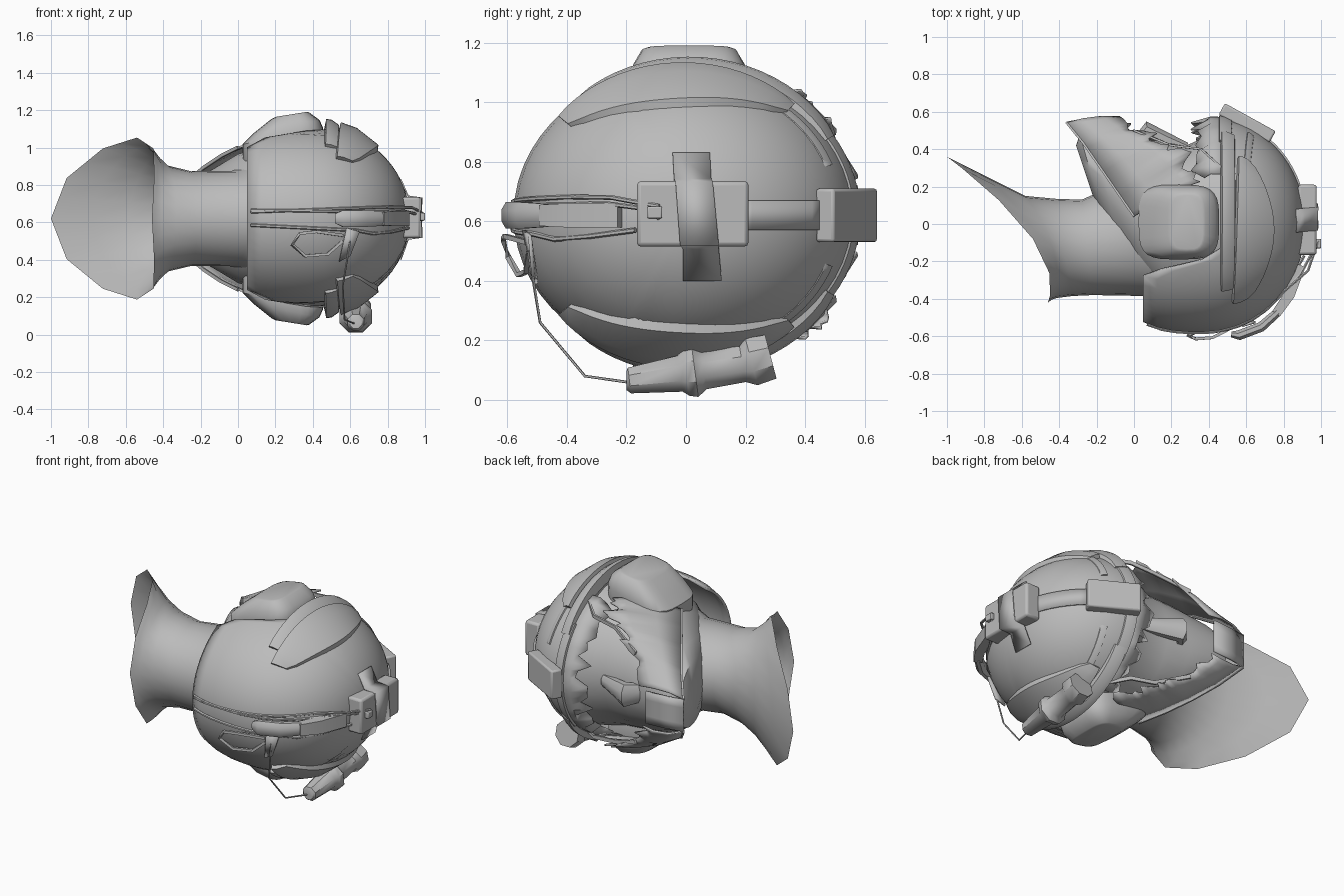
import bpy, bmesh, math, random
from mathutils import Vector, Matrix

if "Cube" in bpy.data.objects:
    bpy.data.objects.remove(bpy.data.objects["Cube"])

random.seed(4)
C = 0.62                      # height of the mirror plane
grey = bpy.data.materials.new("plain grey")
grey.diffuse_color = (0.5, 0.5, 0.5, 1)
grey.use_nodes = True
grey.node_tree.nodes["Principled BSDF"].inputs["Base Color"].default_value = grey.diffuse_color


def finish(name, bm, angle=40, thick=0.0, bevel=0.0):
    bmesh.ops.remove_doubles(bm, verts=bm.verts, dist=0.0005)
    bmesh.ops.recalc_face_normals(bm, faces=bm.faces)
    me = bpy.data.meshes.new(name)
    bm.to_mesh(me)
    bm.free()
    ob = bpy.data.objects.new(name, me)
    bpy.context.collection.objects.link(ob)
    me.materials.append(grey)
    if thick:
        m = ob.modifiers.new("thickness", 'SOLIDIFY')
        m.thickness, m.offset = thick, 0
    if bevel:
        m = ob.modifiers.new("bevel", 'BEVEL')
        m.width, m.segments = bevel, 2
    bpy.ops.object.select_all(action='DESELECT')
    ob.select_set(True)
    bpy.context.view_layer.objects.active = ob
    bpy.ops.object.shade_smooth_by_angle(angle=math.radians(angle))
    return ob


def loft(name, rows, closed=True, caps=(False, False), **kw):
    bm = bmesh.new()
    vs = [[bm.verts.new(p) for p in r] for r in rows]
    n = len(rows[0])
    for a, b in zip(vs, vs[1:]):
        for i in range(n if closed else n - 1):
            j = (i + 1) % n
            bm.faces.new((a[i], a[j], b[j], b[i]))
    if caps[0]:
        bm.faces.new(vs[0])
    if caps[1]:
        bm.faces.new(vs[-1])
    return finish(name, bm, **kw)


def tube(name, pts, radii, segs=6, flat=1.0, up=(0, 0, 1)):
    pts = [Vector(p) for p in pts]
    if isinstance(radii, float):
        radii = [radii] * len(pts)
    rows = []
    for k, p in enumerate(pts):
        t = (pts[min(k + 1, len(pts) - 1)] - pts[max(k - 1, 0)]).normalized()
        side = t.cross(Vector(up)).normalized()
        top = side.cross(t)
        rows.append([p + radii[k] * (math.cos(a) * side * flat + math.sin(a) * top)
                     for a in (2 * math.pi * (i + .5) / segs for i in range(segs))])
    return loft(name, rows, caps=(True, True))


def box(name, centre, size, turn=0.0, bevel=0.01):
    bm = bmesh.new()
    M = Matrix.Translation(centre) @ Matrix.Rotation(turn, 4, 'Z') @ Matrix.Diagonal((*size, 1))
    bmesh.ops.create_cube(bm, size=1, matrix=M)
    return finish(name, bm, bevel=bevel)


# Dome of the helmet: the crown points along +x, the face along +y
def fall(x):
    return abs((x - .35) / .56) ** (2.15 if x > .35 else 2.7)


def dome(x, phi, off=0.0):
    k = max(0.0, 1 - fall(x)) ** .5
    return Vector((x + off * (x - .35), (.572 * k + off) * math.cos(phi),
                   C + (.49 * k + off) * math.sin(phi)))


def crown(y, z, off=0.0):
    return Vector((.35 + .56 * max(0, 1 - (y / .58) ** 2 - ((z - C) / .49) ** 2) ** .465 + off, y, z))


def back(x, z, off=0.012):
    k = max(0.0, 1 - fall(x) - ((z - C) / .49) ** 2) ** .5
    return Vector((x, -.572 * k - off, z))


def rim(phi):
    t = min(1, max(0, (math.cos(phi) + .48) / .2))
    return .05 + .42 * t


N = 56
angles = [2 * math.pi * i / N for i in range(N)]
rows = []
for k in range(15):
    t = k / 14
    row = []
    for a in angles:
        th = math.acos((rim(a) - .35) / .56) * (1 - t)
        row.append(dome(.35 + .56 * math.cos(th), a))
    rows.append(row)
loft("helmet_shell", rows, thick=.016)


# Slanted ring: front (x, y), back (x, y), half width, side shift (x, y)
def ring(fx, fy, bx, by, w, sx=0, sy=0, n=28):
    out = []
    for i in range(n):
        a = 2 * math.pi * i / n
        c, s = math.cos(a), math.sin(a)
        out.append((fx * (1 + c) / 2 + bx * (1 - c) / 2 + sx * s * s,
                    fy * (1 + c) / 2 + by * (1 - c) / 2 + sy * s * s, C + w * s))
    return out


# Open twelve-sided hem that smooths into the neck
hem = [Vector(p) for p in ring(-1, .36, -.46, -.42, .433, .19, -.05, 12)]
hem = [v for a, b in zip(hem, hem[1:] + hem[:1]) for v in (a, (a + b) / 2)]
loft("neck_and_bust", [hem] + [ring(*r, n=24) for r in (
    (-.78, .25, -.44, -.405, .385, .12, -.03),
    (-.58, .15, -.41, -.395, .335, .06),
    (-.42, .135, -.33, -.385, .283),
    (-.28, .13, -.22, -.38, .253),
    (-.12, .2, .06, -.385, .255),
    (.1, .3, .3, -.45, .36))], angle=50)

loft("head", [
    ring(-.31, .42, -.22, .15, .1), ring(-.29, .48, -.16, .02, .2),
    ring(-.2, .49, -.08, -.15, .26), ring(-.04, .46, .04, -.3, .345),
    ring(.12, .45, .16, -.42, .385), ring(.28, .42, .3, -.45, .42),
    ring(.46, .5, .5, -.45, .44)], caps=(True, True))
tube("nose", [(.28, .41, C), (.18, .45, C), (.07, .5, C), (.03, .44, C)],
     [.04, .055, .075, .06], 8, .7)

# Torn mask round the jaw: smooth outer edge, ragged inner edge
outer = [(0, .04, .38), (-.09, .17, .335), (-.18, .3, .275), (-.27, .43, .2), (-.36, .54, .1)]
inner = [(.38, .24, .43), (.26, .36, .41), (.14, .45, .36), (.02, .49, .27), (-.11, .57, .12)]


def sample(path, t):
    f = min(t, .9999) * (len(path) - 1)
    i = int(f)
    return Vector(path[i]).lerp(Vector(path[i + 1]), f - i)


for s, side in ((1, "left"), (-1, "right")):
    rows = []
    for k in range(25):
        t = k / 24
        p, q = sample(outer, t), sample(inner, t)
        a = p.lerp(q, .35) + Vector((0, .012, .022))
        b = p.lerp(q, .75) + Vector((0, .012, .018))
        q += (q - p) * random.uniform(-.14, .16)
        rows.append([(v.x, v.y, C + s * v.z) for v in (p, a, b, q)])
    loft(side + "_jaw_mask", rows, closed=False, thick=.01)
    # chin strap and temple strap
    tube(side + "_cheek_strap",
         [(v.x, v.y, C + s * v.z) for v in map(Vector, outer)], .013, 4, .6)
    tube(side + "_temple_strap", [(.47, .3, C + s * .41), (.36, .4, C + s * .38),
                                  (.2, .42, C + s * .36), (0, .5, C + s * .28)], .016, 4, .5)
loft("chin_cup", [[(x, y, C + z) for z in (-.1, -.05, 0, .05, .1)]
                  for x, y in ((-.36, .54), (-.25, .56), (-.12, .57))], closed=False, thick=.015)

# Ragged cloth under the brow
rows = []
for i in range(25):
    a = math.radians(-62 + 124 * i / 24)
    rows.append([dome(.5, a, .012), dome(.41, a, .0),
                 dome(.36 + random.uniform(-.06, .04), a, random.uniform(-.06, -.02))])
loft("ragged_brow_cloth", rows, closed=False, thick=.01)


# Raised patch that follows the dome between two angles
def patch(name, a0, a1, lo, hi, off, n=20, lift=lambda t: 1):
    rows = []
    for i in range(n + 1):
        t = i / n
        a = math.radians(a0 + (a1 - a0) * t)
        x0, x1, o = lo(t), hi(t), off * lift(t)
        m = x0 + (x1 - x0) * .4
        rows.append([dome(x0, a, -.01), dome(x0 + .006, a, o), dome(m, a, o),
                     dome(x1 - .012, a, o * .65), dome(x1, a, -.01)])
    return loft(name, rows, closed=True, caps=(True, True), angle=35)


def hump(t):
    return math.sin(math.pi * t) ** .7 if 0 < t < 1 else 0


patch("brow_rim", -40, 40, lambda t: .45, lambda t: .53, .022)
for s, side in ((1, "left"), (-1, "right")):
    patch(side + "_rail", s * 32, s * 128, lambda t: .46, lambda t: .545, .05,
          lift=lambda t: .5 + .55 * hump(t))
    patch(side + "_side_pad", s * 50, s * 138, lambda t: .55 - .03 * t,
          lambda t: .62 + .13 * hump(t), .05, lift=lambda t: .6 + .4 * hump(t))
    patch(side + "_front_strip", s * 22, s * 56, lambda t: .6 - .02 * t, lambda t: .65 - .02 * t, .015)

    # Ear cups with a slanted outer face
    rows = []
    for su, sv, h, slope, shift in ((.9, .9, .28, .1, 0), (.98, .98, .36, .22, 0), (.98, 1, .44, .2, 0),
                                    (.8, .95, .488, .2, .02), (.46, .8, .543, .17, .04),
                                    (.38, .72, .55, .16, .045)):
        row = []
        for i in range(28):
            a = 2 * math.pi * i / 28
            c, d = math.cos(a), math.sin(a)
            u = math.copysign(abs(c) ** .55, c) * .22 * su + shift
            v = math.copysign(abs(d) ** .55, d) * .2 * sv
            row.append((.24 + u, v + .01, C + s * (h + slope * u)))
        rows.append(row)
    loft(side + "_ear_cup", rows, caps=(True, True))

# Crown equipment
box("crown_pack", (.927, .0225, .625), (.1, .375, .22), 0, .014)
box("crown_pack_tab", (.985, -.105, .63), (.03, .05, .04), 0, .005)
loft("crown_pack_strap", [[(x, y0 + d, z), (x, y1 + d, z)] for x, z, y0, y1, d in (
    (.87, .83, -.045, .08, 0), (.91, .74, -.045, .08, .005), (.982, .73, -.045, .08, .01),
    (.982, .52, -.03, .1, .01), (.91, .51, -.02, .1, .01), (.87, .4, -.01, .12, 0))],
    closed=False, thick=.008)
loft("crown_strip", [[crown(.18 + .04 * i, .57, .012), crown(.18 + .04 * i, .67, .012)]
                     for i in range(8)], closed=False, thick=.012)

# Mount above the brow
turn = math.atan2(-.16, .29)
box("brow_mount", (.605, .54, .62), (.31, .07, .18), turn, .01)

# Rear lamp and its cables
tube("rear_lamp", [(.52, -.59, .62), (.56, -.595, .62), (.68, -.55, .62), (.77, -.47, .62)],
     [.028, .048, .048, .042], 8, .6)
tube("rear_lamp_body", [(.76, -.48, .62), (.83, -.38, .62), (.89, -.22, .62)], [.05, .058, .058], 4, .7)
tube("upper_cable", [back(.07 + .07 * i, .665 - .001 * i) for i in range(11)]
     + [Vector((.89, -.27, .66)), Vector((.97, -.12, .64)), Vector((.985, -.09, .61))], .008)
tube("middle_cable", [back(.07 + .08 * i, .655 + .003 * i) for i in range(10)]
     + [Vector((.93, -.25, .68)), Vector((.985, -.09, .65))], .008)
tube("lower_cable", [back(.07 + .08 * i, .585 - .004 * i) for i in range(8)]
     + [back(.72, .54), back(.82, .55), Vector((.91, -.17, .57))], .009)
tube("hanging_loop", [back(x, z, o) for x, z, o in (
    (.56, .53, .01), (.42, .55, .045), (.33, .54, .05), (.29, .48, .05),
    (.36, .42, .04), (.48, .43, .025), (.56, .5, .01))], .011, 4)
loft("loop_tab", [[back(.54, .39, .03), back(.58, .57, .02)],
                  [back(.6, .42, .05), back(.65, .55, .04)]], closed=False, thick=.012)

# Side torch and its lead
axis = [(-.2, .065, .035), (-.19, .065, .047), (-.02, .088, .066), (0, .092, .086), (.03, .096, .094),
        (.06, .1, .07), (.19, .12, .066), (.22, .128, .088), (.285, .145, .082)]
tube("side_torch", [(.63, y, z) for y, z, r in axis], [r for y, z, r in axis], 8)
box("torch_clamp", (.6, .04, .19), (.08, .1, .14), 0, .012)
tube("torch_lead", [(.6, -.53, .5), (.56, -.49, .26), (.57, -.34, .08), (.62, -.2, .06)], .005, 5)
